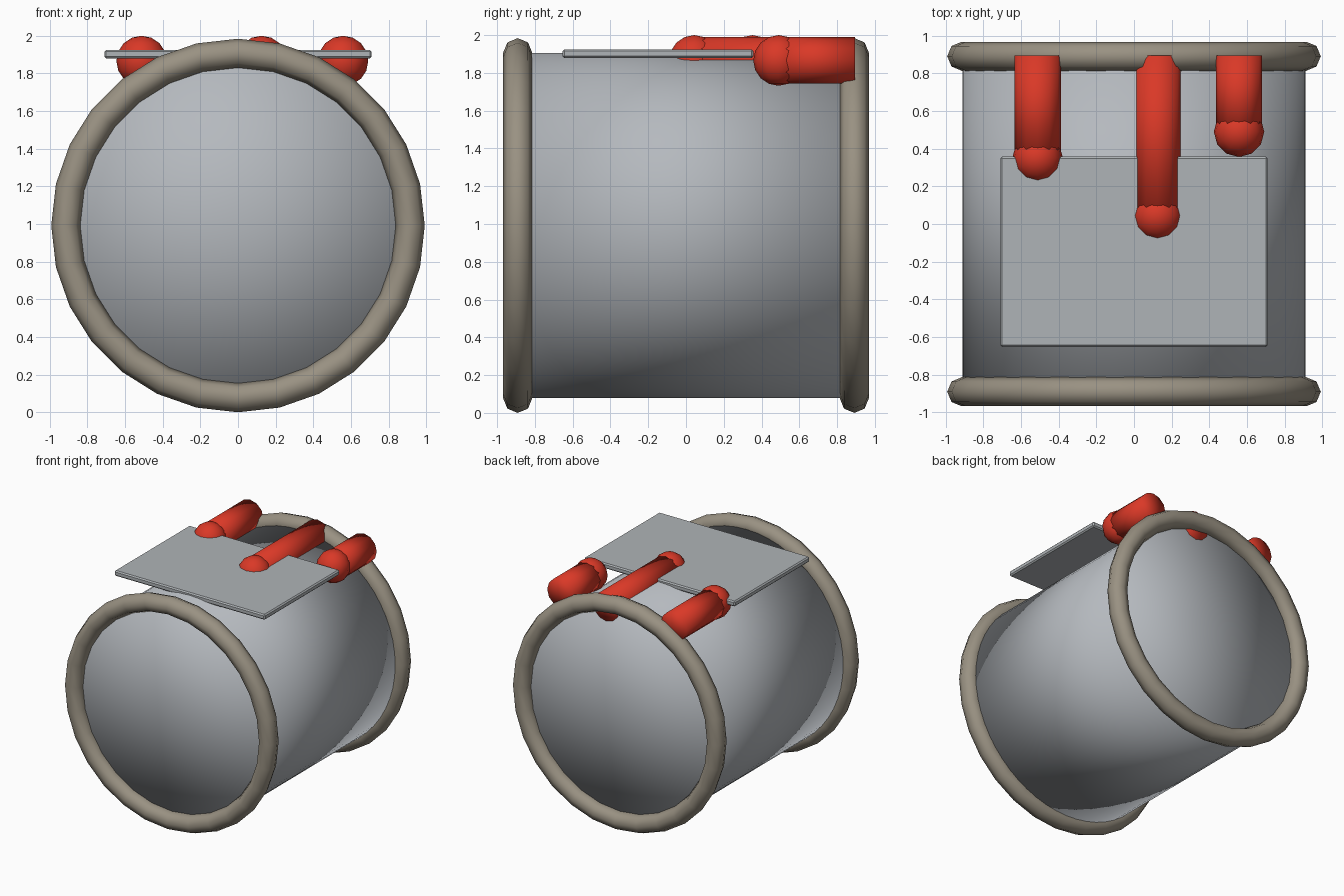
import bpy, bmesh, math
from mathutils import Matrix

if "Cube" in bpy.data.objects:
    bpy.data.objects.remove(bpy.data.objects["Cube"])

CZ = 0.992          # height of the drum axis
END_Y = 0.891       # distance of the drum ends from the middle
TURN = Matrix.Rotation(math.radians(90), 4, 'X')


def material(name, rgb):
    m = bpy.data.materials.new(name)
    m.diffuse_color = (*rgb, 1.0)
    m.use_nodes = True
    m.node_tree.nodes["Principled BSDF"].inputs["Base Color"].default_value = m.diffuse_color
    return m


drum_grey = material("drum grey", (0.46, 0.485, 0.515))
plate_grey = material("plate grey", (0.43, 0.456, 0.474))
rim_taupe = material("rim taupe", (0.32, 0.285, 0.225))
red = material("finger red", (0.70, 0.040, 0.020))


def finish(bm, name, mat, smooth=True):
    mesh = bpy.data.meshes.new(name)
    bmesh.ops.recalc_face_normals(bm, faces=bm.faces)
    bm.to_mesh(mesh)
    bm.free()
    mesh.materials.append(mat)
    for p in mesh.polygons:
        p.use_smooth = smooth
    obj = bpy.data.objects.new(name, mesh)
    bpy.context.collection.objects.link(obj)
    return obj


def rod(name, mat, sides, radius, y0, y1, x, z):
    """Closed cylinder running along y."""
    bm = bmesh.new()
    bmesh.ops.create_cone(bm, cap_ends=True, cap_tris=True, segments=sides,
                          radius1=radius, radius2=radius, depth=y1 - y0,
                          matrix=Matrix.Translation((x, (y0 + y1) / 2, z)) @ TURN)
    return finish(bm, name, mat)


# Drum, smooth across its flat ends
rod("drum", drum_grey, 56, 0.912, -END_Y, END_Y, 0, CZ)

# Rim at each end of the drum
for label, y in (("front", -END_Y), ("back", END_Y)):
    bpy.ops.mesh.primitive_torus_add(major_segments=28, minor_segments=8,
                                     major_radius=0.915, minor_radius=0.077,
                                     location=(0, y, CZ),
                                     rotation=(math.radians(90), 0, 0))
    rim = bpy.context.object
    rim.name = label + "_rim"
    rim.data.materials.append(rim_taupe)
    for p in rim.data.polygons:
        p.use_smooth = True

# Thin plate lying on the drum
bm = bmesh.new()
bmesh.ops.create_cube(bm, size=1, matrix=Matrix.Translation((0, -0.148, 1.902))
                      @ Matrix.Diagonal((1.42, 1.012, 0.046, 1)))
bmesh.ops.bevel(bm, geom=bm.edges[:], offset=0.01, segments=1, affect='EDGES')
finish(bm, "top_plate", plate_grey, smooth=False)

# Red fingers with round tips: x, y of the tip centre
FZ = 1.866
for label, x, y in (("left", -0.512, 0.352), ("middle", 0.125, 0.044),
                    ("right", 0.558, 0.49)):
    rod(label + "_finger", red, 12, 0.123, y, 0.896, x, FZ)
    bm = bmesh.new()
    bmesh.ops.create_uvsphere(bm, u_segments=12, v_segments=8, radius=0.134,
                              matrix=Matrix.Translation((x, y, FZ)))
    finish(bm, label + "_fingertip", red)
